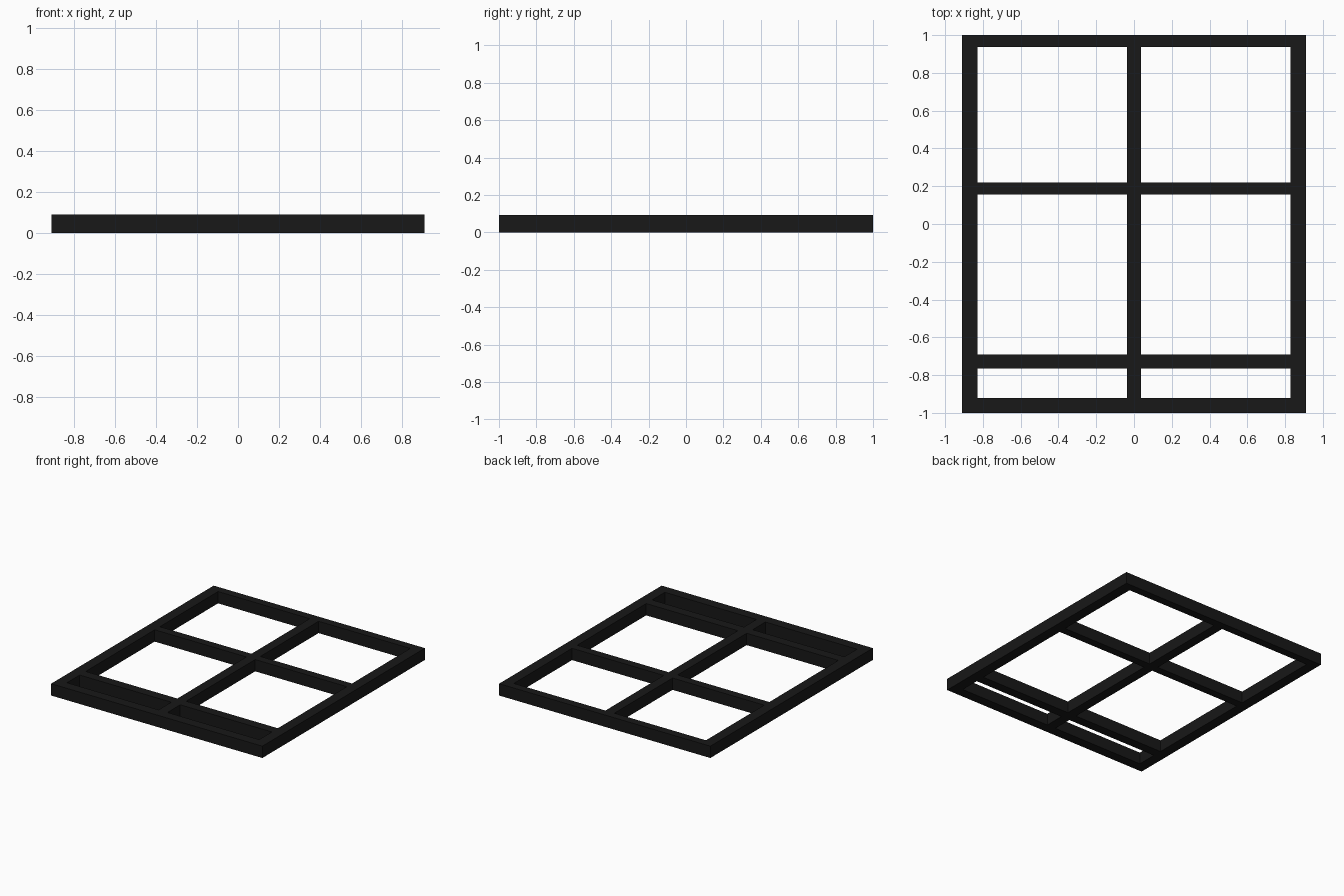
import bpy

if "Cube" in bpy.data.objects:
    bpy.data.objects.remove(bpy.data.objects["Cube"])

HEIGHT = 0.092
OUTER_X = 0.91     # outer half width
INNER_X = 0.828    # inner edge of the side stiles
MID_X = 0.038      # half width of the centre mullion

black = bpy.data.materials.new("black_paint")
black.diffuse_color = (0.009, 0.009, 0.009, 1)
black.use_nodes = True
black.node_tree.nodes["Principled BSDF"].inputs["Base Color"].default_value = black.diffuse_color


def bar(name, x0, x1, y0, y1):
    """Flat bar standing on z = 0, given by its plan rectangle."""
    bpy.ops.mesh.primitive_cube_add(
        size=1, location=((x0 + x1) / 2, (y0 + y1) / 2, HEIGHT / 2))
    ob = bpy.context.object
    ob.name = ob.data.name = name
    ob.scale = (x1 - x0, y1 - y0, HEIGHT)
    bpy.ops.object.transform_apply(location=False, rotation=False, scale=True)
    ob.data.materials.append(black)
    return ob


# Long side stiles
bar("left_stile", -OUTER_X, -INNER_X, -1, 1)
bar("right_stile", INNER_X, OUTER_X, -1, 1)

# End rails between the stiles
bar("front_rail", -INNER_X, INNER_X, -1, -0.922)
bar("back_rail", -INNER_X, INNER_X, 0.937, 1)

# Centre mullion between the end rails
bar("centre_mullion", -MID_X, MID_X, -0.922, 0.937)

# Cross bars, split by the mullion
for name, y0, y1 in (("lower_cross_bar", -0.766, -0.692),
                     ("middle_cross_bar", 0.157, 0.22)):
    bar(name + "_left", -INNER_X, -MID_X, y0, y1)
    bar(name + "_right", MID_X, INNER_X, y0, y1)
